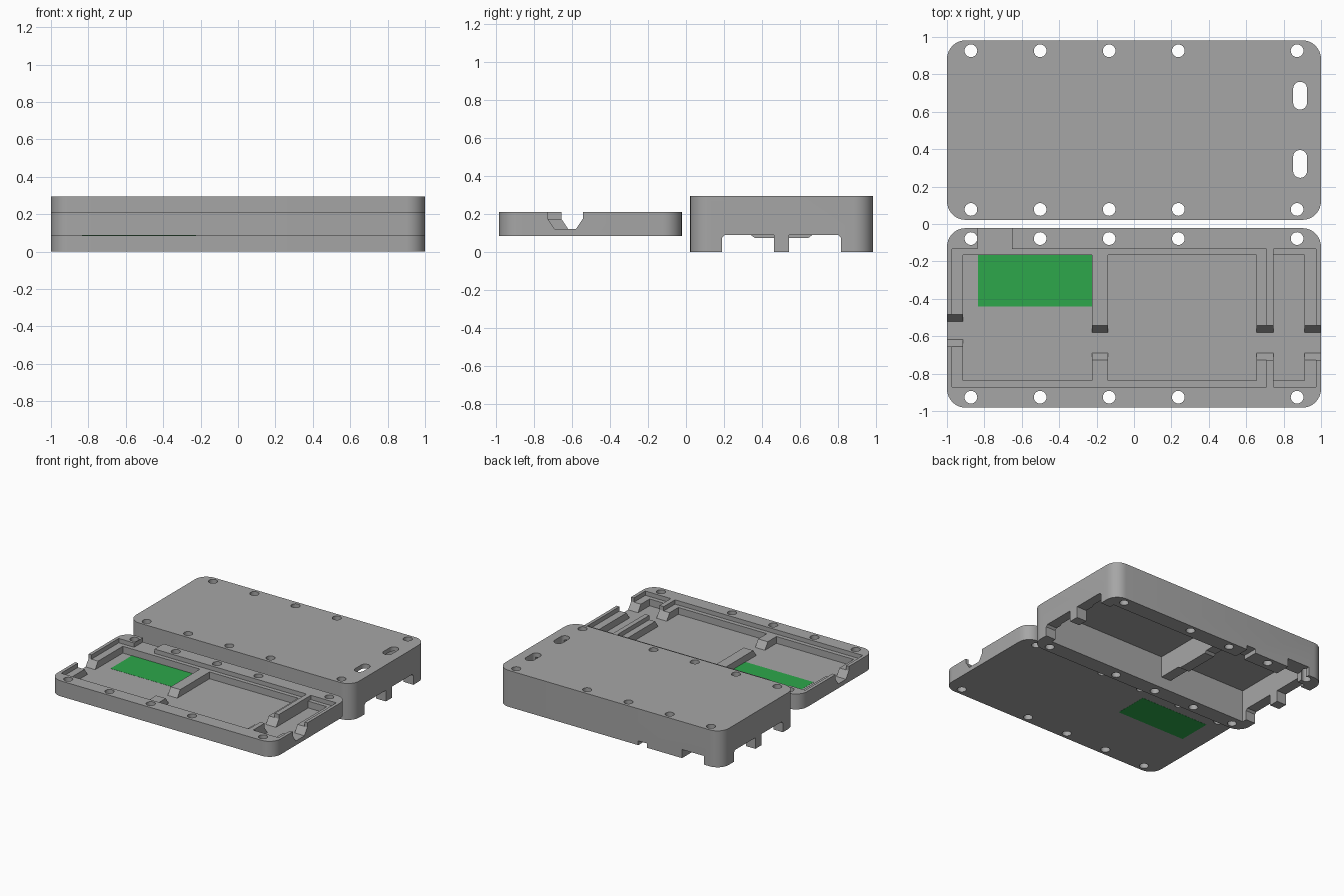
import bpy, bmesh, math

if "Cube" in bpy.data.objects:
    bpy.data.objects.remove(bpy.data.objects["Cube"])


def material(name, rgb):
    m = bpy.data.materials.new(name)
    m.diffuse_color = (*rgb, 1)
    m.use_nodes = True
    m.node_tree.nodes["Principled BSDF"].inputs["Base Color"].default_value = m.diffuse_color
    return m


GREY = material("grey plastic", (0.38, 0.38, 0.38))
GREEN = material("green panel", (0.026, 0.39, 0.07))


def prism(name, pts, lo, hi, axis="z", mat=GREY):
    """Extrude a 2D outline along z (x,y points), x (y,z points) or y (x,z points)."""
    place = {"z": lambda p, t: (p[0], p[1], t),
             "x": lambda p, t: (t, p[0], p[1]),
             "y": lambda p, t: (p[0], t, p[1])}[axis]
    bm = bmesh.new()
    a = [bm.verts.new(place(p, lo)) for p in pts]
    b = [bm.verts.new(place(p, hi)) for p in pts]
    bm.faces.new(a)
    bm.faces.new(b)
    for i in range(len(pts)):
        j = (i + 1) % len(pts)
        bm.faces.new((a[i], a[j], b[j], b[i]))
    bmesh.ops.recalc_face_normals(bm, faces=bm.faces)
    me = bpy.data.meshes.new(name)
    bm.to_mesh(me)
    bm.free()
    ob = bpy.data.objects.new(name, me)
    bpy.context.collection.objects.link(ob)
    me.materials.append(mat)
    return ob


def rounded(x0, x1, y0, y1, r, n=8):
    """Rectangle outline with rounded corners."""
    pts = []
    corners = [(x1 - r, y1 - r), (x0 + r, y1 - r), (x0 + r, y0 + r), (x1 - r, y0 + r)]
    for k, (cx, cy) in enumerate(corners):
        for i in range(n + 1):
            t = math.pi / 2 * (k + i / n)
            p = (cx + r * math.cos(t), cy + r * math.sin(t))
            if not pts or math.dist(p, pts[-1]) > 1e-5:
                pts.append(p)
    if math.dist(pts[0], pts[-1]) < 1e-5:
        pts.pop()
    return pts


def box(name, x0, x1, y0, y1, z0, z1, mat=GREY):
    return prism(name, [(x0, y0), (x1, y0), (x1, y1), (x0, y1)], z0, z1, mat=mat)


def combine(target, tool, op="DIFFERENCE"):
    """Apply a boolean and discard the tool."""
    mod = target.modifiers.new("shape", "BOOLEAN")
    mod.operation, mod.solver, mod.object = op, "EXACT", tool
    bpy.context.view_layer.objects.active = target
    bpy.ops.object.modifier_apply(modifier=mod.name)
    bpy.data.objects.remove(tool)


def screw_holes(target, cy):
    for x in (-0.872, -0.502, -0.133, 0.237, 0.872):
        for s in (-1, 1):
            y, r = cy + s * 0.424, 0.034
            combine(target, prism("hole", rounded(x - r, x + r, y - r, y + r, r, 6), -0.1, 0.4))


def finish(ob):
    bpy.ops.object.select_all(action="DESELECT")
    ob.select_set(True)
    bpy.context.view_layer.objects.active = ob
    bpy.ops.object.shade_smooth_by_angle(angle=math.radians(30))


# Tray: shallow base with ledges, dividers and cable notches
BASE, FLOOR, LEDGE, RIM = 0.085, 0.12, 0.175, 0.21
tray = prism("tray", rounded(-1, 1, -0.982, -0.022, 0.1), BASE, RIM)
for x0, x1 in ((-0.974, 0.708), (0.746, 0.974)):
    combine(tray, box("ledge_cut", x0, x1, -0.871, -0.134, LEDGE, 0.3))
for x0, x1 in ((-0.915, -0.224), (-0.138, 0.655), (0.746, 0.912)):
    combine(tray, box("pocket_cut", x0, x1, -0.837, -0.167, FLOOR, 0.3))
for x0, x1, cy, half in ((-1.1, -0.9, -0.569, 0.086), (-0.26, -0.1, -0.634, 0.092),
                         (0.63, 0.77, -0.634, 0.092), (0.89, 1.1, -0.634, 0.092)):
    low = half - 0.037
    combine(tray, prism("notch_cut", [(cy - low, FLOOR), (cy + low, FLOOR), (cy + half, LEDGE),
                                      (cy + half, 0.3), (cy - half, 0.3), (cy - half, LEDGE)],
                        x0, x1, "x"))
combine(tray, box("port_cut", -0.836, -0.652, -0.136, 0.0, LEDGE, 0.3))
screw_holes(tray, -0.502)
finish(tray)

# Green panel set through the tray floor
box("floor_panel", -0.834, -0.224, -0.44, -0.167, BASE - 0.001, FLOOR + 0.001, GREEN)

# Cover: deep shell, open below
cover = prism("cover", rounded(-1, 1, 0.022, 0.982, 0.1), 0, 0.295)
for x0, x1 in ((-0.915, -0.224), (-0.138, 0.912)):
    combine(cover, box("cavity_cut", x0, x1, 0.15, 0.854, -0.1, 0.26))
# Twin openings in both end walls
for y0, y1, c0, c1 in ((0.19, 0.463, 0.015, 0), (0.542, 0.815, 0, 0.015)):
    combine(cover, prism("end_cut", [(y0, -0.1), (y1, -0.1), (y1, 0.09 - c1), (y1 - c1, 0.09),
                                     (y0 + c0, 0.09), (y0, 0.09 - c0)], -1.1, 1.1, "x"))
# Divider is trimmed clear of the floor, with a chamfered middle rib
combine(cover, box("divider_cut", -0.25, -0.1, 0.15, 0.854, -0.1, 0.09))
combine(cover, prism("divider_rib", [(0.34, 0.09), (0.36, 0.075), (0.644, 0.075), (0.664, 0.09),
                                     (0.664, 0.12), (0.34, 0.12)], -0.224, -0.138, "x"), "UNION")
# Port openings in the back wall
combine(cover, box("port_cut", -0.85, -0.652, 0.84, 1.1, -0.1, 0.07))
combine(cover, box("small_port_cut", -0.34, -0.26, 0.84, 1.1, -0.1, 0.035))
# Strap slots through the top
for y0, y1 in ((0.247, 0.395), (0.612, 0.76)):
    combine(cover, prism("slot", rounded(0.851, 0.925, y0, y1, 0.036), -0.1, 0.4))
screw_holes(cover, 0.502)
finish(cover)
